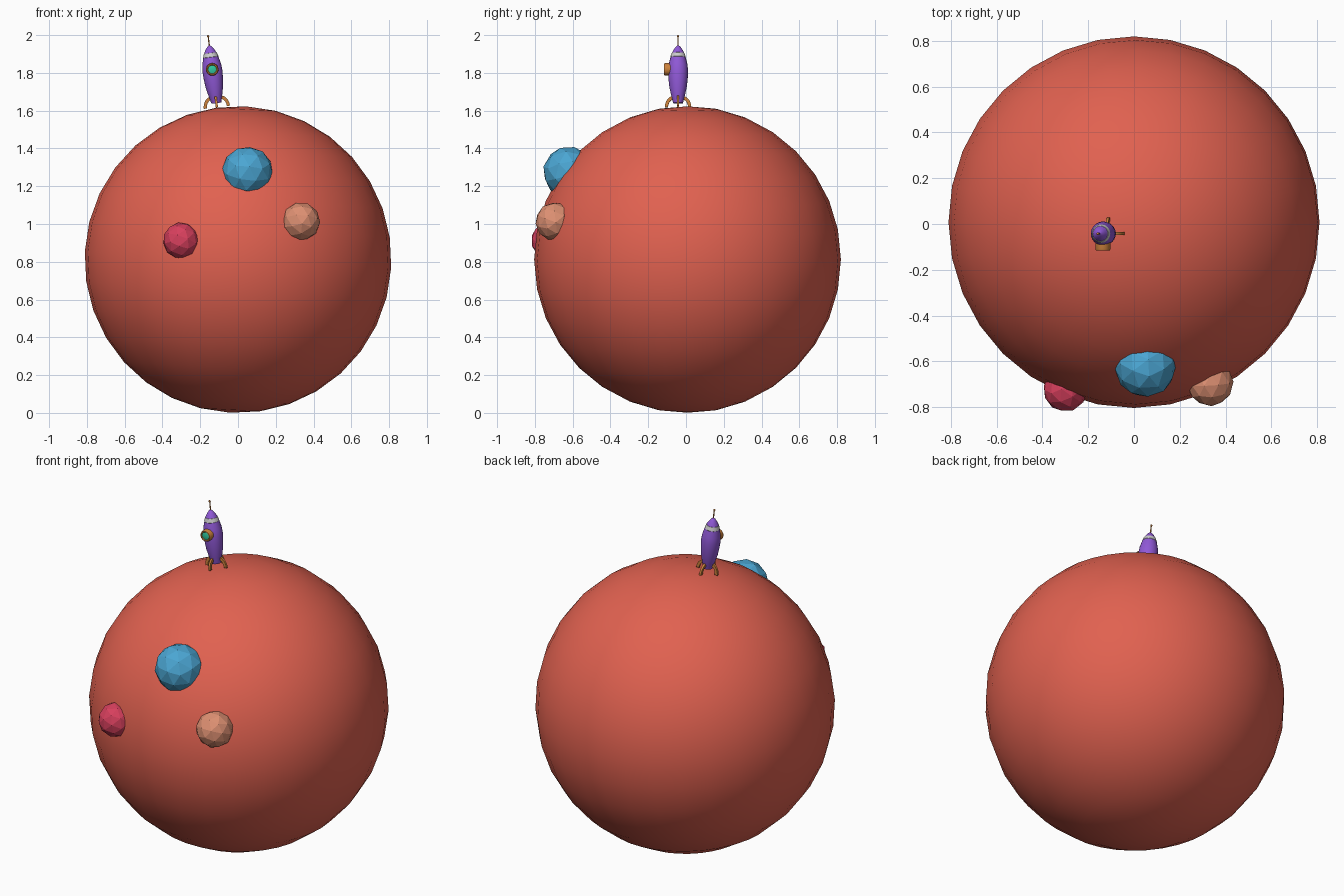
import bpy, bmesh
from math import radians, sin, cos, pi
from mathutils import Matrix, Vector

if "Cube" in bpy.data.objects:
    bpy.data.objects.remove(bpy.data.objects["Cube"])


def material(name, rgb):
    m = bpy.data.materials.new(name)
    m.diffuse_color = (*rgb, 1)
    m.use_nodes = True
    m.node_tree.nodes["Principled BSDF"].inputs["Base Color"].default_value = m.diffuse_color
    return m


RUST = material("rust", (0.75, 0.12, 0.08))
BLUE = material("blue", (0.07, 0.38, 0.65))
TAN = material("tan", (0.73, 0.28, 0.17))
RED = material("crimson", (0.68, 0.05, 0.11))
PURPLE = material("purple", (0.28, 0.10, 0.68))
ORANGE = material("orange", (0.60, 0.22, 0.045))
TEAL = material("teal", (0.03, 0.58, 0.35))

# Local frame of the rocket: stands on the planet, leaning outwards
ROCKET = Matrix.Translation((-0.112, -0.042, 1.62)) @ Matrix.Rotation(radians(-7), 4, 'Y')


def finish(name, bm, mat=None, matrix=Matrix(), smooth=True):
    bmesh.ops.recalc_face_normals(bm, faces=bm.faces)
    me = bpy.data.meshes.new(name)
    bm.to_mesh(me)
    bm.free()
    ob = bpy.data.objects.new(name, me)
    bpy.context.collection.objects.link(ob)
    ob.matrix_world = matrix
    if mat:
        me.materials.append(mat)
    if smooth:
        bpy.ops.object.select_all(action='DESELECT')
        ob.select_set(True)
        bpy.context.view_layer.objects.active = ob
        bpy.ops.object.shade_smooth_by_angle(angle=radians(35))
    return ob


def lathe(name, profile, mat, matrix, sides=24, closed=False):
    """Revolve (radius, height) points around local z."""
    bm = bmesh.new()
    rings = []
    for r, h in profile:
        rings.append([bm.verts.new((r * cos(2 * pi * i / sides), r * sin(2 * pi * i / sides), h))
                      for i in range(sides)])
    pairs = list(zip(rings, rings[1:]))
    if closed:
        pairs.append((rings[-1], rings[0]))
    for a, b in pairs:
        for i in range(sides):
            j = (i + 1) % sides
            bm.faces.new((a[i], a[j], b[j], b[i]))
    if not closed:
        bm.faces.new(rings[0])
        bm.faces.new(rings[-1])
    return finish(name, bm, mat, matrix)


# Planet
bm = bmesh.new()
bmesh.ops.create_uvsphere(bm, u_segments=32, v_segments=16, radius=0.812)
finish("planet", bm, RUST, Matrix.Translation((0, 0.008, 0.812)) @ Matrix.Rotation(radians(3), 4, 'Y'))

# Faceted boulders half sunk in the planet
for name, loc, r, mat, turn in (("blue_boulder", (0.05, -0.622, 1.275), 0.136, BLUE, 20),
                                ("tan_boulder", (0.333, -0.695, 1.013), 0.102, TAN, 50),
                                ("crimson_boulder", (-0.30, -0.724, 0.912), 0.097, RED, 80)):
    bm = bmesh.new()
    bmesh.ops.create_icosphere(bm, subdivisions=2, radius=r)
    rot = Matrix.Rotation(radians(turn), 4, 'Z') @ Matrix.Rotation(radians(turn), 4, 'X')
    finish(name, bm, mat, Matrix.Translation(loc) @ rot, smooth=False)

# Rocket hull, nose band and nose cone
lathe("hull", [(0.026, 0.02), (0.036, 0.06), (0.046, 0.105), (0.051, 0.15), (0.053, 0.19),
               (0.050, 0.225), (0.040, 0.265)], PURPLE, ROCKET)
lathe("nose_band", [(0.040, 0.264), (0.041, 0.266), (0.034, 0.287), (0.032, 0.288)], None, ROCKET)
lathe("nose_cone", [(0.033, 0.287), (0.024, 0.304), (0.013, 0.32), (0.004, 0.328)], PURPLE, ROCKET)

# Antenna with a small ball on top
lathe("antenna", [(0.0035, 0.32), (0.003, 0.38)], ORANGE, ROCKET, 10)
bm = bmesh.new()
bmesh.ops.create_uvsphere(bm, u_segments=12, v_segments=8, radius=0.006)
finish("antenna_ball", bm, ORANGE, ROCKET @ Matrix.Translation((0, 0, 0.377)))

# Porthole facing the front: ring and glass
PORT = ROCKET @ Matrix.Translation((0, 0, 0.20)) @ Matrix.Rotation(radians(90), 4, 'X')
lathe("porthole_ring", [(0.022, 0.02), (0.033, 0.02), (0.033, 0.068), (0.030, 0.074),
                        (0.025, 0.074), (0.022, 0.070)], ORANGE, PORT, closed=True)
lathe("porthole_glass", [(0.0225, 0.02), (0.0225, 0.070), (0.012, 0.073)], TEAL, PORT)

# Four curved landing legs, extruded arches
for k in range(4):
    bm = bmesh.new()
    rows = []
    for i in range(9):
        t = pi / 2 * i / 8
        row = []
        for rx, rz in ((0.048, 0.060), (0.031, 0.042)):
            for w in (-0.006, 0.006):
                row.append(bm.verts.new((0.022 + rx * sin(t), w, -0.002 + rz * cos(t))))
        rows.append([row[0], row[1], row[3], row[2]])
    for a, b in zip(rows, rows[1:]):
        for i in range(4):
            j = (i + 1) % 4
            bm.faces.new((a[i], a[j], b[j], b[i]))
    bm.faces.new(rows[0])
    bm.faces.new(rows[-1])
    finish(f"landing_leg_{k + 1}", bm, ORANGE, ROCKET @ Matrix.Rotation(k * pi / 2, 4, 'Z'))
